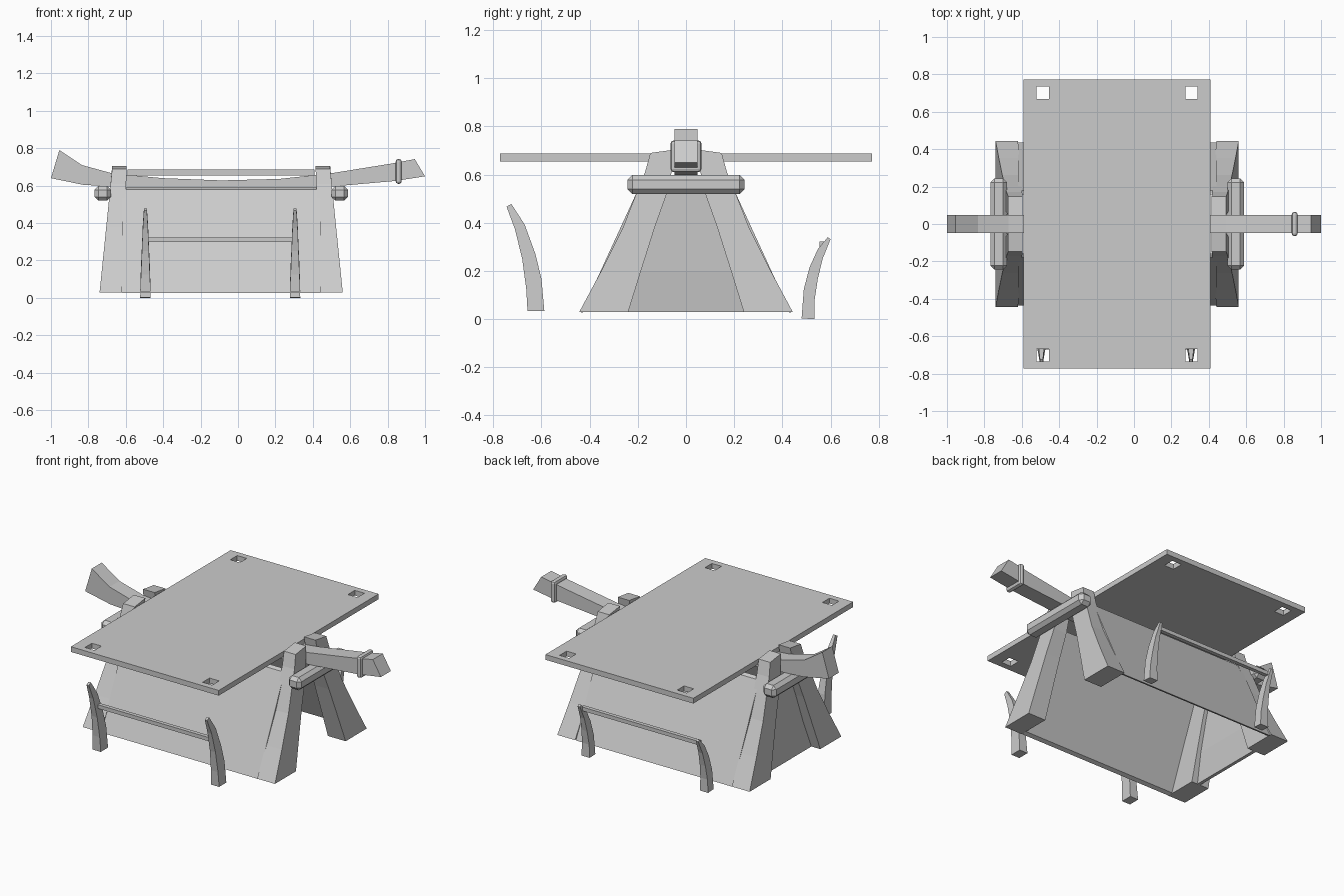
import bpy, bmesh, math
from mathutils import Vector

if "Cube" in bpy.data.objects:
    bpy.data.objects.remove(bpy.data.objects["Cube"])

CX = -0.09  # middle of the stand; the beam is longer on the right


def loft(name, rings):
    """Solid skinned through rings with equal point counts."""
    bm = bmesh.new()
    vs = [[bm.verts.new(p) for p in r] for r in rings]
    n = len(rings[0])
    for a, b in zip(vs, vs[1:]):
        for i in range(n):
            j = (i + 1) % n
            bm.faces.new((a[i], a[j], b[j], b[i]))
    bm.faces.new(vs[0])
    bm.faces.new(vs[-1])
    bmesh.ops.recalc_face_normals(bm, faces=bm.faces)
    me = bpy.data.meshes.new(name)
    bm.to_mesh(me)
    bm.free()
    ob = bpy.data.objects.new(name, me)
    bpy.context.collection.objects.link(ob)
    return ob


def box(name, x0, x1, y0, y1, z0, z1, bevel=0, segments=1):
    ob = loft(name, [[(x0, y0, z), (x1, y0, z), (x1, y1, z), (x0, y1, z)] for z in (z0, z1)])
    if bevel:
        m = ob.modifiers.new("Bevel", 'BEVEL')
        m.width, m.segments = bevel, segments
    return ob


# Flat top with four square corner holes, built on a grid with cells left out
def top_board():
    xs = [-0.59, -0.52, -0.455, 0.275, 0.34, 0.41]
    ys = [-0.772, -0.735, -0.668, 0.668, 0.735, 0.772]
    bm = bmesh.new()
    g = [[bm.verts.new((x, y, 0.655)) for y in ys] for x in xs]
    for i in range(5):
        for j in range(5):
            if not (i in (1, 3) and j in (1, 3)):
                bm.faces.new((g[i][j], g[i + 1][j], g[i + 1][j + 1], g[i][j + 1]))
    ext = bmesh.ops.extrude_face_region(bm, geom=bm.faces[:], use_keep_orig=True)
    bmesh.ops.translate(bm, vec=(0, 0, 0.032),
                        verts=[e for e in ext["geom"] if isinstance(e, bmesh.types.BMVert)])
    bmesh.ops.recalc_face_normals(bm, faces=bm.faces)
    bmesh.ops.dissolve_limit(bm, angle_limit=0.01, verts=bm.verts, edges=bm.edges)
    me = bpy.data.meshes.new("top_board")
    bm.to_mesh(me)
    bm.free()
    bpy.context.collection.objects.link(bpy.data.objects.new("top_board", me))


top_board()

# Sagging ridge beam: (bottom x, bottom z, top x, top z)
beam = [(-1, .64, -.955, .79), (-.83, .605, -.835, .71), (-.67, .595, -.67, .665),
        (-.4, .575, -.4, .64), (-.09, .568, -.09, .628), (.22, .575, .22, .636),
        (.5, .595, .49, .665), (.84, .625, .82, .718), (1, .65, .945, .742)]
loft("ridge_beam", [[(bx, -.048, bz), (bx, .048, bz), (tx, .048, tz), (tx, -.048, tz)]
                    for bx, bz, tx, tz in beam])
box("beam_ring", .843, .875, -.064, .064, .61, .742, .013, 2)

# Curved splayed legs: (outer y, inner y, z)
leg = [(.443, .24, .03), (.352, .187, .2), (.262, .13, .38), (.207, .08, .52),
       (.17, .06, .61), (.148, .045, .69)]
for sx, end in ((-1, "left"), (1, "right")):
    for sy, side in ((-1, "front"), (1, "back")):
        rings = []
        for yo, yi, z in leg:
            t = (z - .03) / .66
            xo, xi = .65 - .067 * t, .53 - .025 * t
            top = .014 if z == .69 else 0
            rings.append([(CX + sx * x, sy * y, z + dz) for x, y, dz in
                          ((xo, yo, 0), (xi, yo, 0), (xi, yi, top), (xo, yi, top))])
        loft(f"{side}_{end}_leg", rings)
    # Crossbar tying each leg pair
    a, b = sorted((CX + sx * .59, CX + sx * .677))
    box(f"{end}_crossbar", a, b, -.243, .243, .52, .598, .02)

# Sloping side panels
for sy, side in ((-1, "front"), (1, "back")):
    sec = [(.435, .025), (.412, .035), (.158, .59), (.18, .58)]
    loft(f"{side}_panel", [[(x, sy * y, z) for y, z in sec] for x in (-.62, .44)])

# Closed gable on the left end
loft("left_gable", [[(x, -h, z), (x + .02, -h, z), (x + .02, h, z), (x, h, z)]
                    for x, h, z in ((-.68, .41, .03), (-.66, .31, .2), (-.64, .17, .58))])

# Outward-curving horns with a rail between them: (inner y, z, outer y, z)
front = [(-.588, .033, -.658, .033), (-.60, .166, -.663, .124), (-.625, .27, -.68, .25),
         (-.67, .393, -.71, .373), (-.725, .478, -.745, .467)]
back = [(.48, .003, .534, 0), (.489, .124, .534, .08), (.513, .215, .547, .166),
        (.547, .29, .567, .25), (.588, .34, .6, .332)]
for side, prof, ry in (("front", front, -.658), ("back", back, .567)):
    for cx, end in ((-.495, "left"), (.305, "right")):
        widths = [.028, .024, .019, .014, .008]
        loft(f"{side}_{end}_horn",
             [[(cx - w, yi, zi), (cx + w, yi, zi), (cx + w, yo, zo), (cx - w, yo, zo)]
              for w, (yi, zi, yo, zo) in zip(widths, prof)])
    box(f"{side}_rail", -.495, .305, ry - .012, ry + .012, .30, .323)
